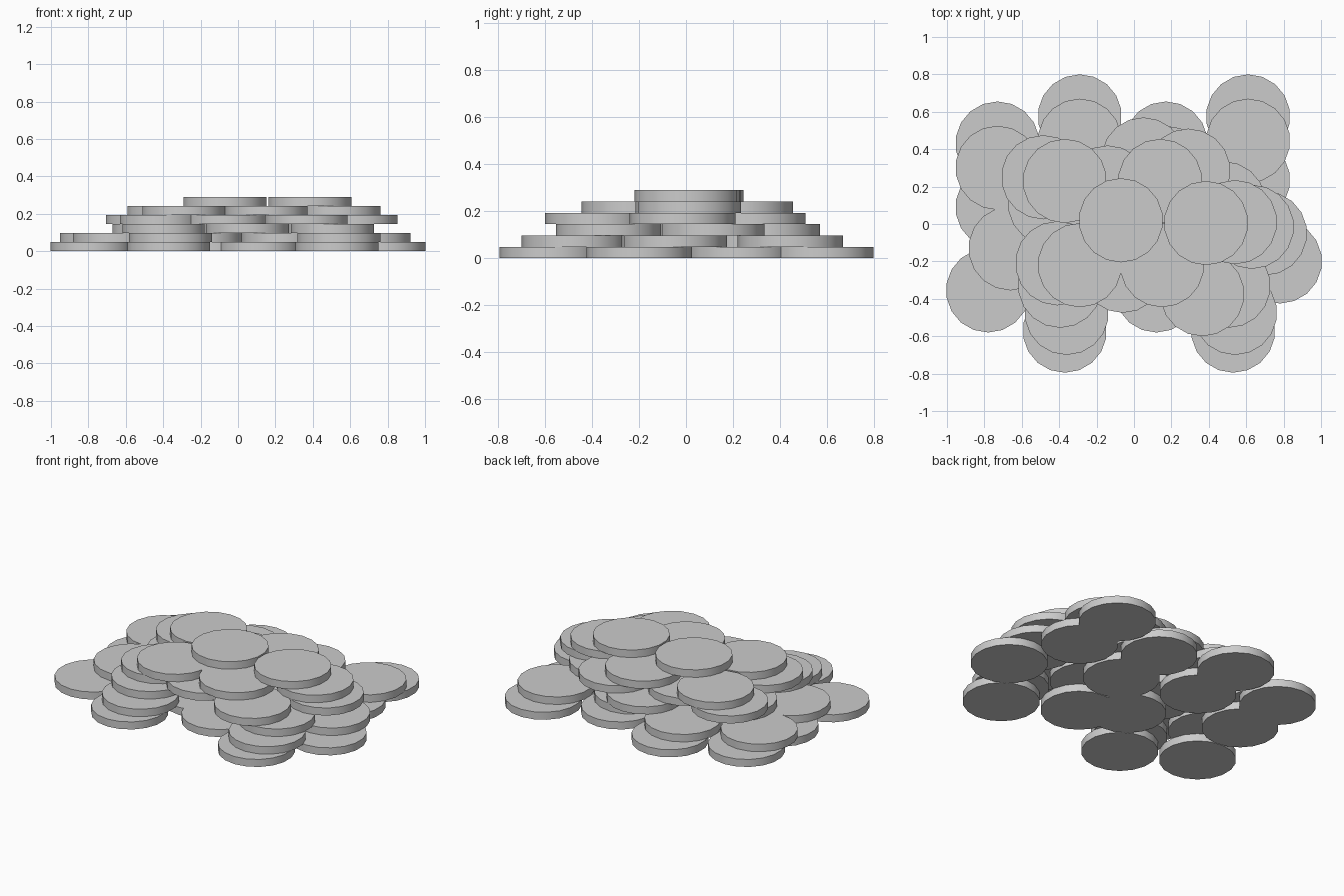
import bpy

default_cube = bpy.data.objects.get("Cube")
if default_cube:
    bpy.data.objects.remove(default_cube, do_unlink=True)

RADIUS = 0.225
THICKNESS = 0.0483
SIDES = 18
REPEAT = 0.9          # the lower layers repeat the same cluster along x


def repeated(cluster):
    return cluster + [(x + REPEAT, y) for x, y in cluster]


# Disc centres of each layer, from the ground up
layers = [
    repeated([(-0.73, 0.43), (-0.29, 0.575), (-0.73, 0.09), (-0.29, 0.235),
              (-0.78, -0.355), (-0.12, -0.20), (-0.37, -0.57)]),
    repeated([(-0.73, 0.30), (-0.29, 0.445), (-0.66, -0.13),
              (-0.20, -0.05), (-0.36, -0.475)]),
    [(-0.45, 0.11), (-0.395, -0.33), (0.05, -0.10),
     (0.05, 0.345), (0.505, -0.33), (0.48, 0.11)],
    [(-0.485, 0.25), (-0.41, -0.21), (-0.14, 0.195), (-0.06, -0.25),
     (0.29, 0.285), (0.365, -0.375), (0.63, -0.015)],
    [(-0.37, 0.23), (-0.29, -0.22), (0.14, 0.23), (0.15, -0.22), (0.54, 0.01)],
    [(-0.07, 0.02), (0.385, 0.005)],
]

# One disc, smooth around the rim with sharp face edges
bpy.ops.mesh.primitive_cylinder_add(vertices=SIDES, radius=RADIUS, depth=THICKNESS)
first_disc = bpy.context.object
bpy.ops.object.shade_smooth_by_angle()
disc_mesh = first_disc.data
disc_mesh.name = "disc"
bpy.data.objects.remove(first_disc, do_unlink=True)

# Heap of discs, all sharing the same mesh
for level, centres in enumerate(layers):
    for number, (x, y) in enumerate(centres):
        disc = bpy.data.objects.new(f"disc_layer_{level + 1}_{number + 1}", disc_mesh)
        disc.location = (x, y, (level + 0.5) * THICKNESS)
        bpy.context.collection.objects.link(disc)
